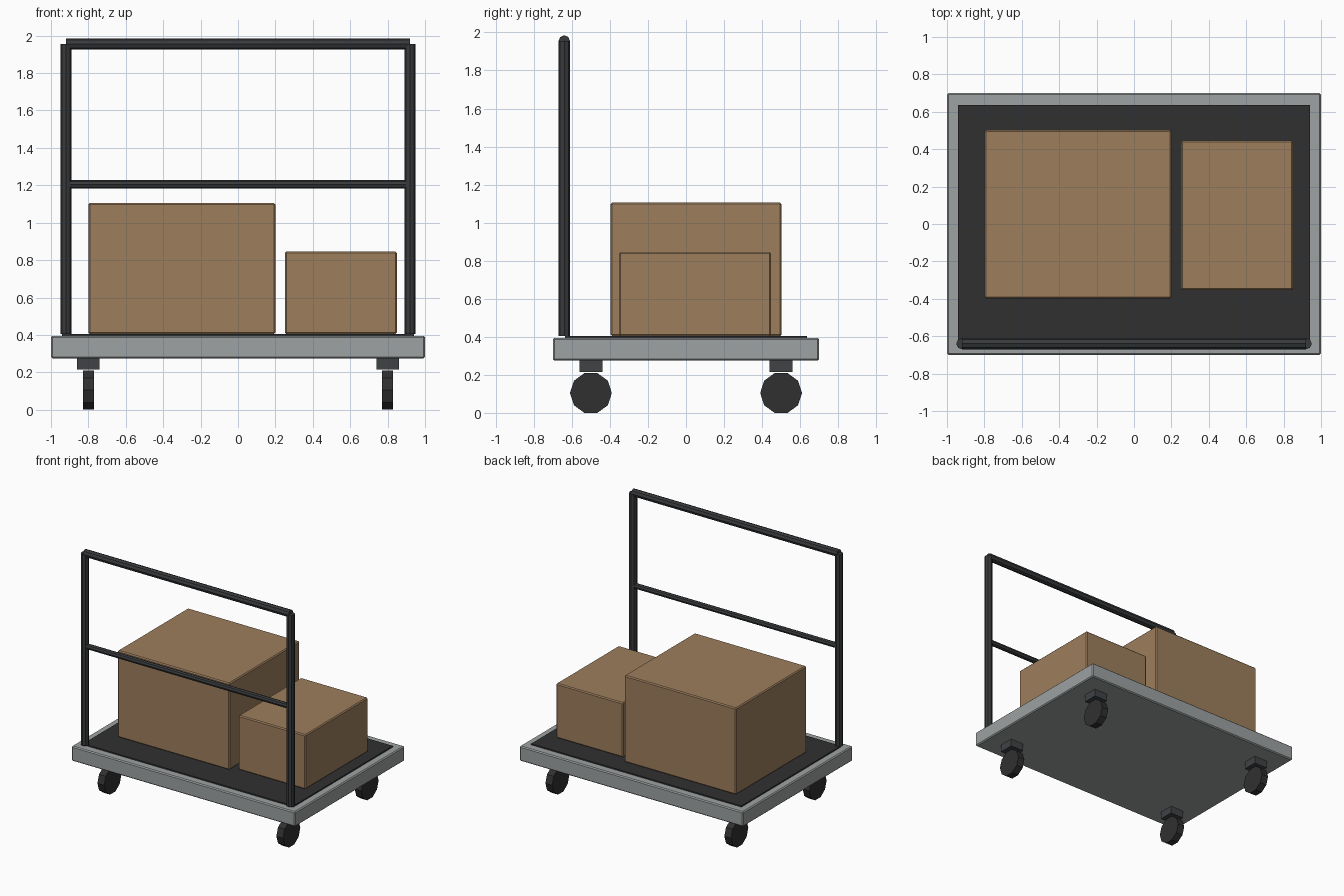
import bpy
from math import pi

if "Cube" in bpy.data.objects:
    bpy.data.objects.remove(bpy.data.objects["Cube"])


def material(name, rgb):
    mat = bpy.data.materials.new(name)
    mat.diffuse_color = (*rgb, 1)
    mat.use_nodes = True
    mat.node_tree.nodes["Principled BSDF"].inputs["Base Color"].default_value = mat.diffuse_color
    return mat


STEEL = material("grey_steel", (0.34, 0.36, 0.36))
RUBBER = material("black_rubber", (0.03, 0.03, 0.03))
TUBE = material("dark_tube", (0.04, 0.042, 0.045))
BRACKET = material("bracket_metal", (0.05, 0.055, 0.06))
CARD = material("cardboard", (0.34, 0.21, 0.11))


def finish(name, mat):
    obj = bpy.context.object
    obj.name = obj.data.name = name
    obj.data.materials.append(mat)
    return obj


def box(name, x, y, z, mat, bevel=0):
    """Box from (min, max) ranges on each axis."""
    ranges = (x, y, z)
    bpy.ops.mesh.primitive_cube_add(size=1, location=[(a + b) / 2 for a, b in ranges])
    obj = finish(name, mat)
    obj.scale = [b - a for a, b in ranges]
    bpy.ops.object.transform_apply(location=False, rotation=False, scale=True)
    if bevel:
        mod = obj.modifiers.new("edge_bevel", 'BEVEL')
        mod.width = bevel
        mod.segments = 1
    return obj


def cylinder(name, loc, radius, length, sides, mat, along_x=False, turn=0):
    bpy.ops.mesh.primitive_cylinder_add(
        vertices=sides, radius=radius, depth=length, location=loc,
        rotation=(0, pi / 2 if along_x else 0, 0))
    obj = finish(name, mat)
    # spin the profile about the cylinder's own axis
    if turn:
        for v in obj.data.vertices:
            x, y = v.co.x, v.co.y
            v.co.x, v.co.y = -y, x
    return obj


# Deck and mat
box("deck", (-1, 1), (-0.7, 0.7), (0.275, 0.395), STEEL, 0.008)
box("deck_mat", (-0.94, 0.94), (-0.635, 0.635), (0.39, 0.405), RUBBER)

# Push handle
for side, x in (("left", -0.92), ("right", 0.92)):
    cylinder("handle_post_" + side, (x, -0.64, 1.18), 0.03, 1.55, 8, TUBE)
cylinder("handle_top_bar", (0, -0.64, 1.955), 0.03, 1.84, 8, TUBE, along_x=True)
cylinder("handle_middle_bar", (0, -0.64, 1.205), 0.022, 1.84, 8, TUBE, along_x=True)

# Casters: decagonal wheels, flat side down
for side, x in (("left", -0.8), ("right", 0.8)):
    for end, y in (("front", -0.5), ("back", 0.5)):
        tag = end + "_" + side
        box("caster_bracket_" + tag, (x - 0.06, x + 0.06), (y - 0.06, y + 0.06),
            (0.215, 0.275), BRACKET)
        cylinder("caster_wheel_" + tag, (x, y, 0.1046), 0.11, 0.06, 10, RUBBER,
                 along_x=True)

# Cardboard boxes
box("large_carton", (-0.8, 0.2), (-0.397, 0.503), (0.405, 1.105), CARD, 0.008)
box("small_carton", (0.25, 0.85), (-0.353, 0.447), (0.405, 0.845), CARD, 0.008)
